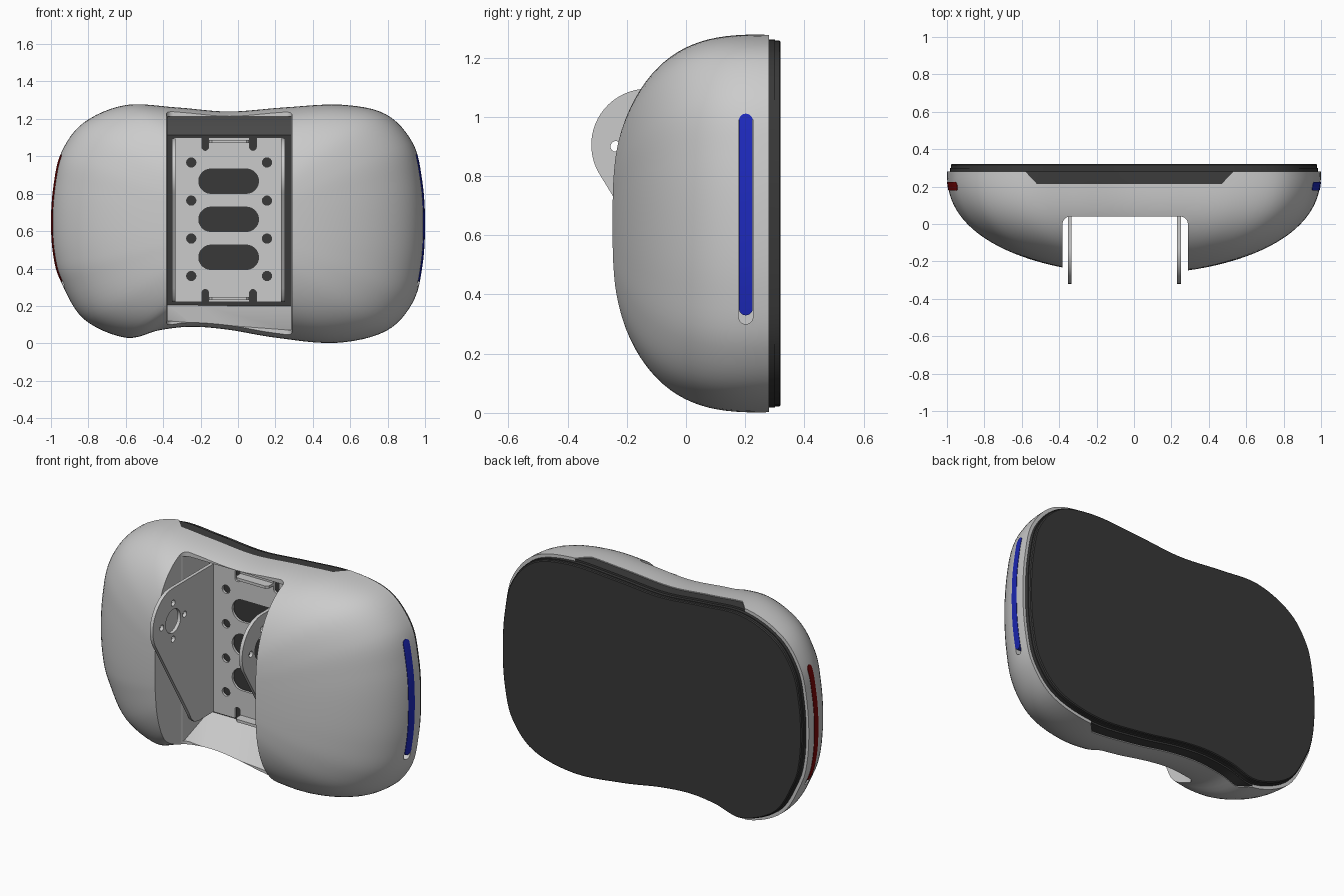
import bpy, bmesh
from math import sin, cos, pi, sqrt

if "Cube" in bpy.data.objects:
    bpy.data.objects.remove(bpy.data.objects["Cube"])

# Rear outline of the body (x, z), slightly waisted
OUTLINE = [(-1, .65), (-.987, .84), (-.945, 1.02), (-.825, 1.18), (-.6, 1.274), (-.33, 1.262),
           (-.05, 1.24), (.25, 1.262), (.55, 1.276), (.79, 1.225), (.935, 1.07), (.985, .87),
           (1, .65), (.987, .42), (.935, .22), (.79, .065), (.52, .002), (.2, .03), (-.05, .072),
           (-.25, .088), (-.42, .07), (-.6, .03), (-.825, .13), (-.947, .33), (-.988, .47)]


def smooth_loop(p, n=6):
    """Closed Catmull-Rom curve through the points."""
    out = []
    for i in range(len(p)):
        a, b, c, d = (p[(i + k) % len(p)] for k in (-1, 0, 1, 2))
        for s in range(n):
            t = s / n
            out.append(tuple(.5 * (2 * b[j] + (c[j] - a[j]) * t
                             + (2 * a[j] - 5 * b[j] + 4 * c[j] - d[j]) * t * t
                             + (3 * b[j] - a[j] - 3 * c[j] + d[j]) * t ** 3) for j in (0, 1)))
    return out


LOOP = smooth_loop(OUTLINE)


def finish(bm, name, color=None):
    bmesh.ops.recalc_face_normals(bm, faces=bm.faces)
    me = bpy.data.meshes.new(name)
    bm.to_mesh(me)
    bm.free()
    ob = bpy.data.objects.new(name, me)
    bpy.context.collection.objects.link(ob)
    if color:
        mat = bpy.data.materials.new(name)
        mat.diffuse_color = (*color, 1)
        mat.use_nodes = True
        mat.node_tree.nodes["Principled BSDF"].inputs["Base Color"].default_value = mat.diffuse_color
        me.materials.append(mat)
    return ob


def loft(name, rings, color=None):
    """Stack scaled copies of the outline: (y, x scale, z scale)."""
    bm = bmesh.new()
    vs = [[bm.verts.new((x * sx, y, .64 + (z - .64) * sz)) for x, z in LOOP]
          for y, sx, sz in rings]
    n = len(LOOP)
    for a, b in zip(vs, vs[1:]):
        for i in range(n):
            bm.faces.new((a[i], a[(i + 1) % n], b[(i + 1) % n], b[i]))
    bm.faces.new(vs[0])
    bm.faces.new(vs[-1])
    return finish(bm, name, color)


def dome(name, inset=0, color=None):
    rings = []
    for k in range(28):
        d = sin(k / 29 * pi / 2)
        rings.append((.28 - .548 * d, sqrt(1 - d ** 2.35) - inset,
                      sqrt(1 - d ** 3) - inset / .64))
    return loft(name, rings, color)


def prisms(name, shapes, axis, lo, hi, color=None):
    """Extrude flat shapes along an axis, all in one mesh."""
    bm = bmesh.new()
    place = {'x': lambda u, v, w: (w, u, v), 'y': lambda u, v, w: (u, w, v),
             'z': lambda u, v, w: (u, v, w)}[axis]
    for pts in shapes:
        a, b = ([bm.verts.new(place(u, v, w)) for u, v in pts] for w in (lo, hi))
        n = len(pts)
        for i in range(n):
            bm.faces.new((a[i], a[(i + 1) % n], b[(i + 1) % n], b[i]))
        bm.faces.new(a)
        bm.faces.new(b)
    return finish(bm, name, color)


def pill(u, v, r, du=0, dv=0, n=32):
    """Circle, or a rounded slot stretched by du / dv each way."""
    pts = []
    for i in range(n):
        a = (i + .5) / n * 2 * pi
        c, s = cos(a), sin(a)
        pts.append((u + r * c + (du if c > 0 else -du), v + r * s + (dv if s > 0 else -dv)))
    return pts


def boolean(ob, cutter, op='DIFFERENCE'):
    m = ob.modifiers.new('cut', 'BOOLEAN')
    m.operation, m.solver, m.object = op, 'EXACT', cutter
    bpy.context.view_layer.objects.active = ob
    bpy.ops.object.modifier_apply(modifier=m.name)
    bpy.data.objects.remove(cutter)


# Body shell with a round-cornered front channel
shell = dome('body_shell')
boolean(shell, prisms('channel_cutter', [pill(-.047, -.96, .04, du=.295, dv=.96)], 'z', -1, 2))

# Tapered pocket in the channel floor, its lower rim following the waist
pocket = prisms('pocket_cutter', [[(-.1, .09), (.04, .09), (.3, .215), (.3, 1.1),
                                   (.04, 1.212), (-.1, 1.212)]], 'x', -.377, .284)
for v in pocket.data.vertices:
    if v.co.z < .1:
        v.co.z += .03 if v.co.x < 0 else -.02
boolean(shell, pocket)

# Dark edge inserts in the top and bottom notches
NOTCH = [(-.60, .30), (-.52, .215), (.47, .215), (.55, .30)]
for name, lo, hi in (('top_insert', 1.16, 1.5), ('bottom_insert', -.2, .14)):
    boolean(shell, prisms('notch_cutter', [NOTCH], 'z', lo, hi))
    insert = dome(name, .006, (.045, .045, .045))
    boolean(insert, prisms('insert_cutter', [NOTCH], 'z', lo, hi), 'INTERSECT')

# Side light strips set in slots
for name, lo, hi, col in (('right_light', .93, 1.2, (.012, .022, .5)),
                          ('left_light', -1.2, -.92, (.2, .002, .002))):
    boolean(shell, prisms('slot_cutter', [pill(.202, .655, .024, dv=.331)], 'x', lo, hi))
    light = dome(name, -.002, col)
    boolean(light, prisms('light_cutter', [pill(.202, .67, .0235, dv=.317)], 'x', lo, hi),
            'INTERSECT')

# Stepped back cover
loft('back_cover', [(y, 1 - i, 1 - i / .64) for y, i in
                    ((.27, .017), (.30, .017), (.30, .021), (.315, .021), (.32, .026))],
     (.04, .04, .04))

# Bracket base plate with slots, screw holes and relief notches
plate = prisms('bracket_plate', [[(-.345, .22), (.245, .22), (.245, 1.1), (-.345, 1.1)]],
               'y', .245, .26)
holes = [pill(-.05, z, .065, du=.095) for z in (.867, .663, .46)]
holes += [pill(x, z, .025, n=20) for x in (-.25, .155) for z in (.967, .763, .56, .36)]
holes += [pill(x, z, .018, dv=.04, n=20) for x in (-.175, .08) for z in (1.09, .23)]
boolean(plate, prisms('hole_cutter', holes, 'y', .2, .3))

# Bent tabs at the top and bottom of the plate
for name, z in (('top_tab', 1.07), ('bottom_tab', .232)):
    prisms(name, [[(-.155, .205), (-.14, .19), (.045, .19), (.06, .205), (.06, .255),
                   (-.155, .255)]], 'z', z, z + .016)

# Bracket ears with a hub hole and four screw holes
arc = [(-.13 + .19 * cos(a), .905 + .19 * sin(a))
       for a in (pi / 2 + k / 20 * 2.17 for k in range(21))]
ear_profile = arc + [(.02, .295), (.04, .255), (.07, .228), (.11, .22), (.26, .22), (.26, 1.095)]
for name, x in (('left_ear', -.353), ('right_ear', .231)):
    ear = prisms(name, [ear_profile], 'x', x, x + .02)
    holes = [pill(-.13, .9, .07)]
    holes += [pill(-.13 + .107 * cos(k * pi / 2), .9 + .107 * sin(k * pi / 2), .018, n=20)
              for k in range(4)]
    boolean(ear, prisms('ear_hole_cutter', holes, 'x', x - .1, x + .1))

# Smooth shading with crisp edges
bpy.ops.object.select_all(action='SELECT')
bpy.ops.object.shade_smooth_by_angle(angle=.5)
